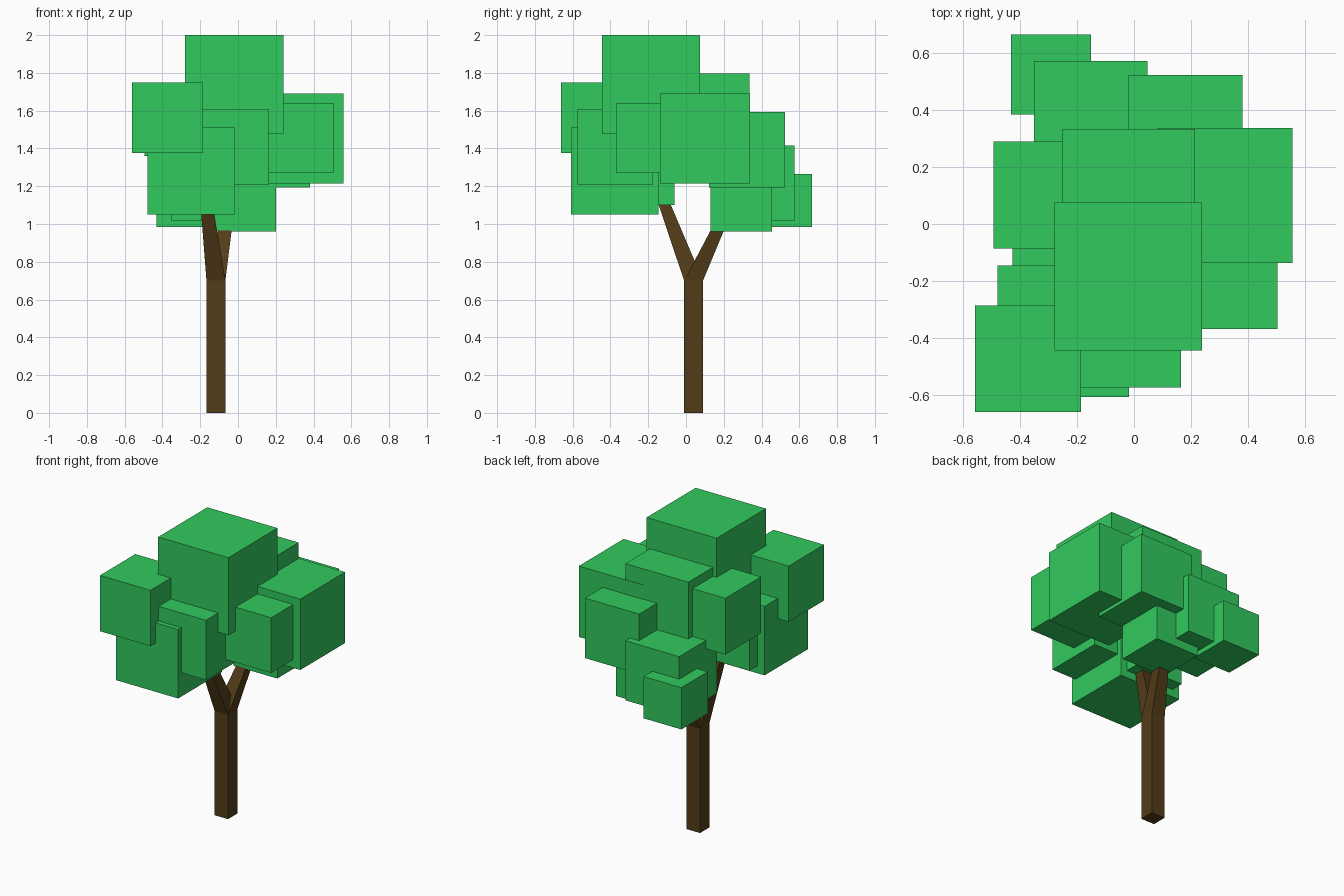
import bpy, bmesh
from mathutils import Vector

if "Cube" in bpy.data.objects:
    bpy.data.objects.remove(bpy.data.objects["Cube"])


def material(name, color):
    m = bpy.data.materials.new(name)
    m.diffuse_color = (*color, 1)
    m.use_nodes = True
    m.node_tree.nodes["Principled BSDF"].inputs["Base Color"].default_value = m.diffuse_color
    return m


def square_prism(name, base, top, half_base, half_top, mat):
    """Four-sided prism lofted between two horizontal squares."""
    bm = bmesh.new()
    bmesh.ops.create_cube(bm, size=2)
    for v in bm.verts:
        end, half = (top, half_top) if v.co.z > 0 else (base, half_base)
        v.co = Vector((end[0] + v.co.x * half, end[1] + v.co.y * half, end[2]))
    mesh = bpy.data.meshes.new(name)
    bm.to_mesh(mesh)
    bm.free()
    mesh.materials.append(mat)
    obj = bpy.data.objects.new(name, mesh)
    bpy.context.collection.objects.link(obj)
    return obj


bark = material("bark", (0.085, 0.045, 0.009))
leaf = material("leaf", (0.031, 0.59, 0.112))

# Trunk and its two tapering branches
fork = (-0.117, 0.04, 0.70)
square_prism("trunk", (-0.117, 0.04, 0), fork, 0.05, 0.05, bark)
square_prism("front_branch", fork, (-0.178, -0.15, 1.2), 0.05, 0.028, bark)
square_prism("back_branch", fork, (-0.045, 0.229, 1.1), 0.05, 0.028, bark)

# Foliage cubes: lowest corner (x, y, z) and edge length
foliage = [
    (-0.28, -0.445, 1.48, 0.52),
    (-0.56, -0.661, 1.376, 0.374),
    (-0.48, -0.608, 1.05, 0.462),
    (-0.235, -0.575, 1.21, 0.40),
    (0.135, -0.37, 1.27, 0.37),
    (0.083, -0.137, 1.215, 0.475),
    (-0.252, -0.132, 1.33, 0.467),
    (-0.02, 0.123, 1.192, 0.402),
    (-0.351, 0.175, 1.017, 0.399),
    (-0.432, 0.386, 0.985, 0.28),
    (-0.495, -0.087, 1.36, 0.377),
    (-0.427, -0.42, 1.10, 0.36),
    (-0.125, 0.13, 0.96, 0.325),
]
for i, (x, y, z, s) in enumerate(foliage, 1):
    h = s / 2
    square_prism(f"foliage_{i}", (x + h, y + h, z), (x + h, y + h, z + s), h, h, leaf)
